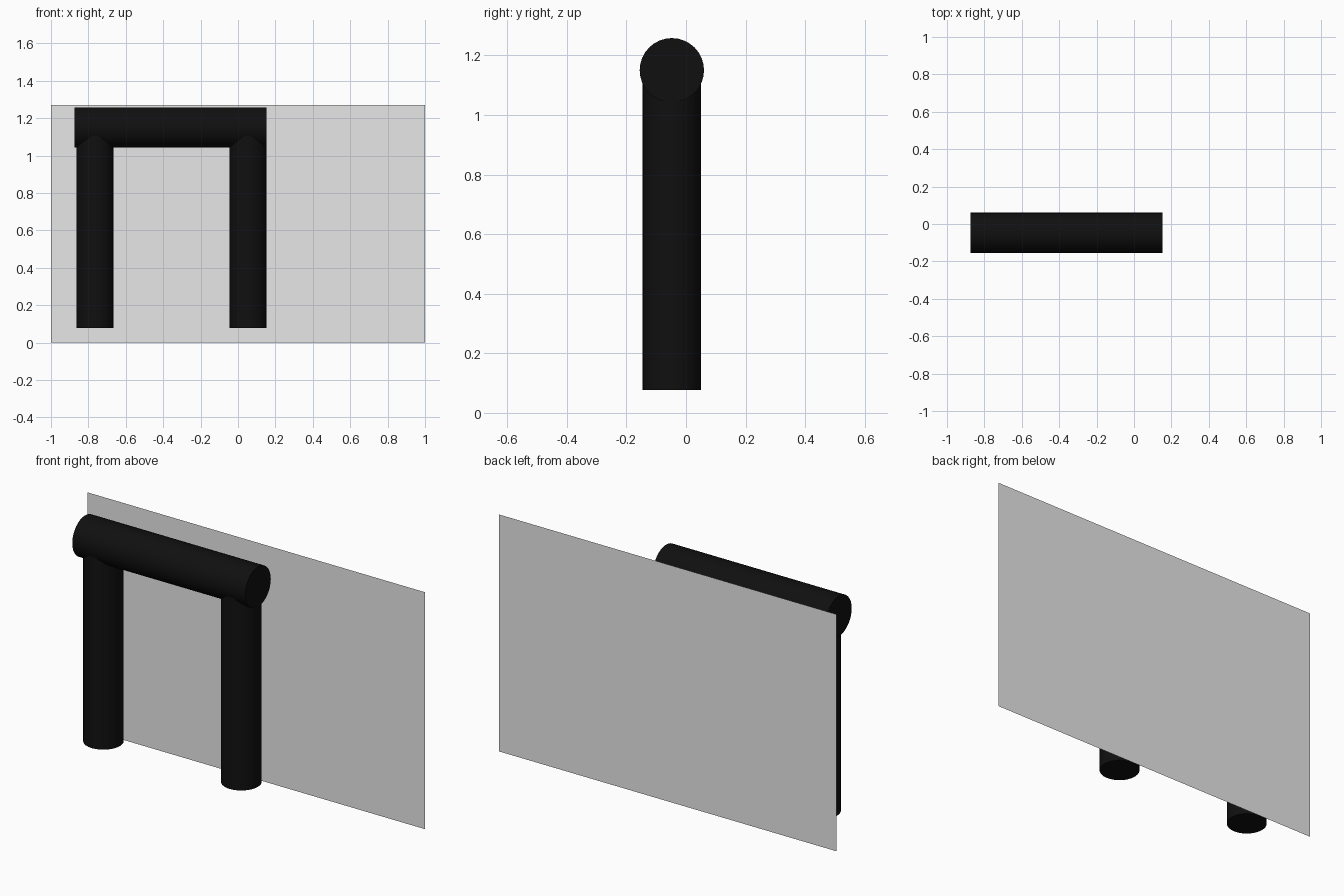
import bpy, math

if "Cube" in bpy.data.objects:
    bpy.data.objects.remove(bpy.data.objects["Cube"])


def material(name, rgb):
    m = bpy.data.materials.new(name)
    m.diffuse_color = (*rgb, 1)
    m.use_nodes = True
    m.node_tree.nodes["Principled BSDF"].inputs["Base Color"].default_value = m.diffuse_color
    return m


black = material("black", (0.005, 0.005, 0.005))
grey = material("light grey", (0.8, 0.8, 0.8))

POST_Y = -0.0475  # depth of the frame's centre line
BEAM_Z = 1.15


def rod(name, radius, length, location, rotation=(0, 0, 0)):
    bpy.ops.mesh.primitive_cylinder_add(vertices=32, radius=radius, depth=length,
                                        location=location, rotation=rotation)
    ob = bpy.context.object
    ob.name = name
    ob.data.materials.append(black)
    bpy.ops.object.shade_smooth_by_angle(angle=math.radians(30))


# Two upright posts, running up into the beam
POST_BOTTOM = 0.077
for side, x in (("left", -0.765), ("right", 0.053)):
    rod(side + "_post", 0.0985, BEAM_Z - POST_BOTTOM,
        (x, POST_Y, (BEAM_Z + POST_BOTTOM) / 2))

# Horizontal beam across the posts
rod("top_beam", 0.108, 1.026, (-0.361, POST_Y, BEAM_Z), (0, math.pi / 2, 0))

# Flat panel standing behind the frame
bpy.ops.mesh.primitive_plane_add(size=1, location=(0, 0.155, 0.635),
                                 rotation=(math.pi / 2, 0, 0))
panel = bpy.context.object
panel.name = "back_panel"
panel.scale = (2, 1.27, 1)
panel.data.materials.append(grey)
